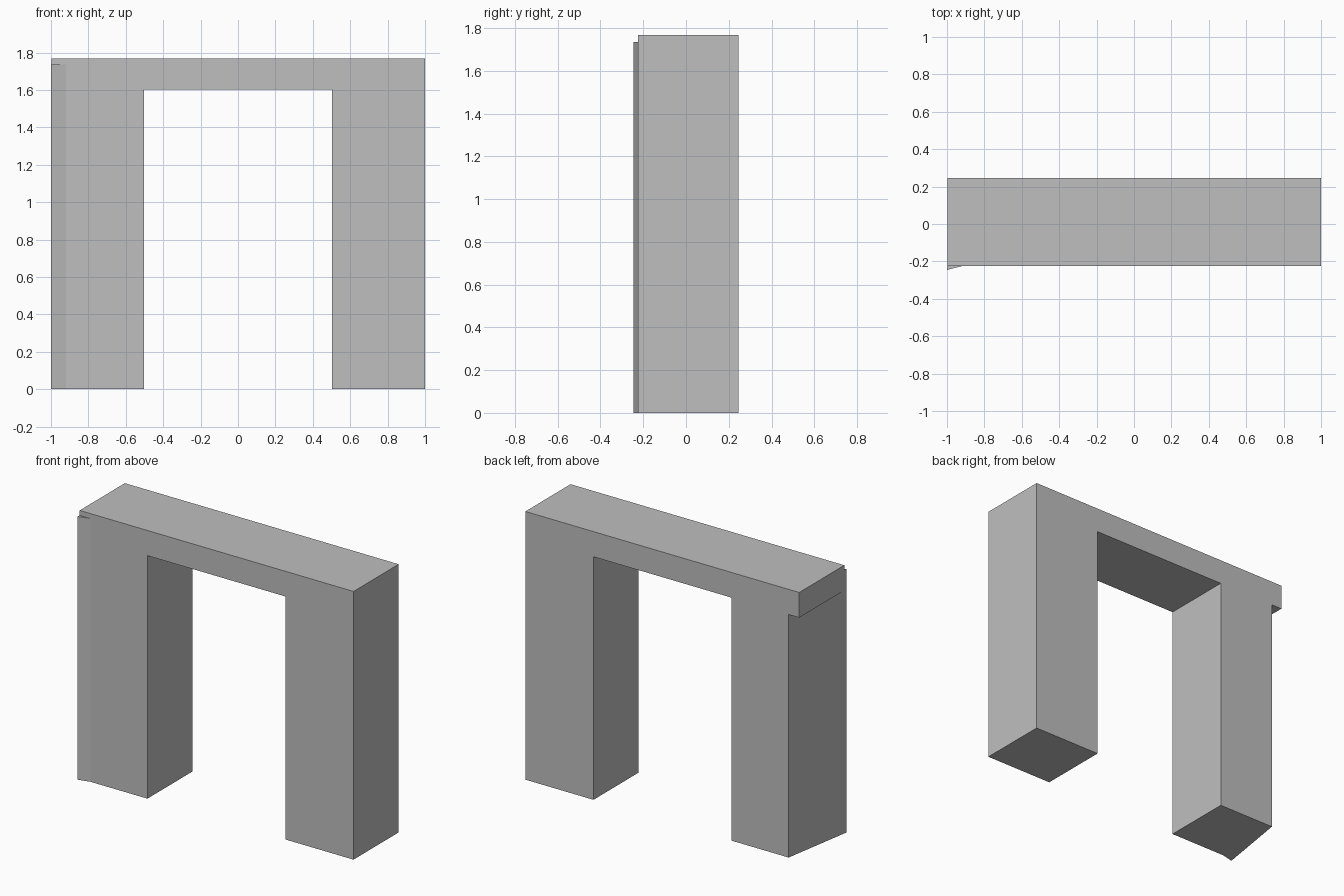
import bpy
import bmesh

cube = bpy.data.objects.get("Cube")
if cube:
    bpy.data.objects.remove(cube, do_unlink=True)

# Single plain grey for the whole arch
grey = bpy.data.materials.new("plain_grey")
grey.use_nodes = True
colour = (0.52, 0.52, 0.52, 1)
grey.diffuse_color = colour
grey.node_tree.nodes["Principled BSDF"].inputs["Base Color"].default_value = colour

FRONT, BACK, NOSE = -0.225, 0.245, -0.245
SPRING, TOP, NOSE_TOP = 1.602, 1.768, 1.735
OPENING = 0.503
TAPER = -0.92


def prism(name, outline, bottom, top):
    """Extrude a plan outline between two heights."""
    bm = bmesh.new()
    base = bm.faces.new([bm.verts.new((x, y, bottom)) for x, y in outline])
    grown = bmesh.ops.extrude_face_region(bm, geom=[base])["geom"]
    verts = [v for v in grown if isinstance(v, bmesh.types.BMVert)]
    bmesh.ops.translate(bm, verts=verts, vec=(0, 0, top - bottom))
    bmesh.ops.recalc_face_normals(bm, faces=bm.faces)
    mesh = bpy.data.meshes.new(name)
    bm.to_mesh(mesh)
    bm.free()
    mesh.materials.append(grey)
    obj = bpy.data.objects.new(name, mesh)
    bpy.context.collection.objects.link(obj)
    return obj


def rectangle(x0, x1):
    return [(x0, FRONT), (x1, FRONT), (x1, BACK), (x0, BACK)]


# Beam across the top and the square left leg
prism("lintel", rectangle(-0.997, 1), SPRING, TOP)
prism("left_leg", rectangle(OPENING, 1), 0, SPRING)

# Right leg: the outer side tapers inward to the back, the front corner juts out
prism("right_leg", [(-OPENING, FRONT), (-OPENING, BACK), (TAPER, BACK),
                    (-1, NOSE), (TAPER, FRONT)], 0, SPRING)

# Jutting front corner carried up over the beam
prism("corner_lip", [(TAPER, FRONT), (-0.997, FRONT), (-1, NOSE)], SPRING, NOSE_TOP)
